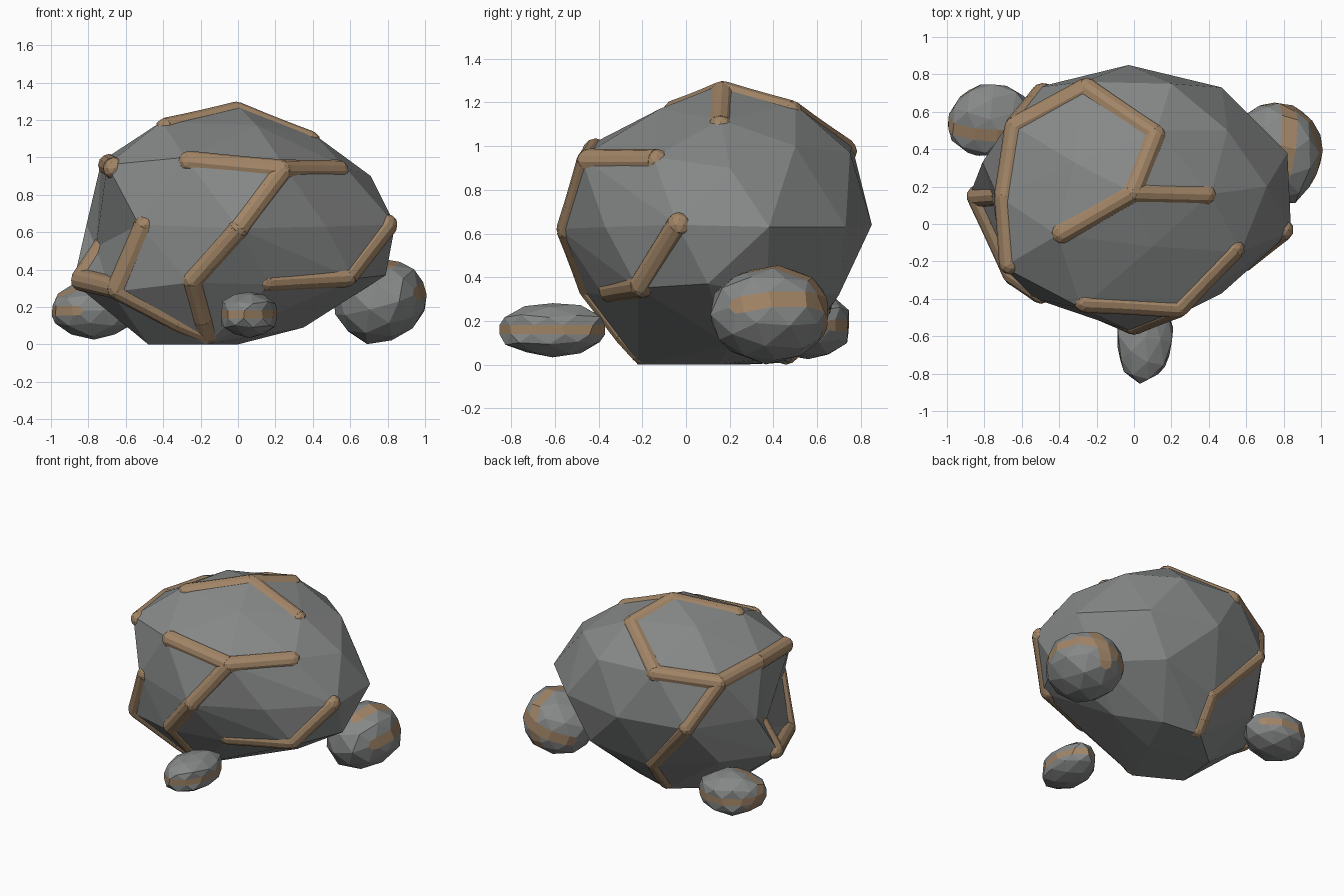
import bpy, bmesh, random
from mathutils import Vector, Matrix
from mathutils.bvhtree import BVHTree

if "Cube" in bpy.data.objects:
    bpy.data.objects.remove(bpy.data.objects["Cube"])

random.seed(4)


def make_material(name, rgb):
    m = bpy.data.materials.new(name)
    m.diffuse_color = (*rgb, 1)
    m.use_nodes = True
    m.node_tree.nodes["Principled BSDF"].inputs["Base Color"].default_value = m.diffuse_color
    return m


STONE = make_material("grey stone", (0.24, 0.25, 0.245))
COPPER = make_material("copper ore", (0.36, 0.235, 0.135))


def finish(bm, name, *mats):
    bmesh.ops.recalc_face_normals(bm, faces=bm.faces)
    mesh = bpy.data.meshes.new(name)
    bm.to_mesh(mesh)
    bm.free()
    for m in mats:
        mesh.materials.append(m)
    ob = bpy.data.objects.new(name, mesh)
    bpy.context.collection.objects.link(ob)
    return ob


# Boulder: faceted hull through rings of corners, from crown to base
crown = [(-.01, .17, 1.285), (.41, .16, 1.12), (.12, .5, 1.19), (-.41, -.06, 1.19),
         (.1, -.12, 1.17), (-.32, .33, 1.19)]
shoulder = [(.57, -.15, .95), (.25, -.48, .95), (-.28, -.45, 1.0), (-.7, -.23, .96),
            (-.73, .15, .98), (-.67, .54, .95), (-.27, .76, 1.0), (.2, .75, .97),
            (.5, .5, 1.0), (.71, .2, .9)]
belly = [(.84, -.04, .64), (.47, -.37, .63), (0, -.58, .62), (-.53, -.4, .64),
         (-.81, .33, .64), (-.52, .73, .63), (-.03, .85, .64), (.47, .73, .63),
         (.82, .38, .63)]
skirt = [(.62, -.22, .35), (.17, -.38, .32), (-.26, -.47, .33), (-.68, -.29, .28),
         (-.88, .15, .33), (-.62, .5, .33), (-.17, .64, .23), (.3, .70, .32),
         (.64, .37, .32), (.79, .1, .37)]
base = [(-.48, -.05, 0), (-.17, -.22, 0), (0, .15, 0), (.35, .2, .09),
        (.1, .42, .03), (-.18, .48, .01), (-.45, .25, 0)]
dent = Vector((-.76, .16, .52))

bm = bmesh.new()
for p in crown + shoulder + belly + skirt + base:
    bm.verts.new(p)
hull = bmesh.ops.convex_hull(bm, input=bm.verts)
bmesh.ops.delete(bm, geom=list({g for g in hull["geom_interior"] + hull["geom_unused"]
                                if isinstance(g, bmesh.types.BMVert)}), context="VERTS")

# Hollow on the left flank: merge the faces there and pull their middle inwards
rim = [Vector(p) for p in (shoulder[3], shoulder[4], belly[4], skirt[4], skirt[3], belly[3])]
flank = [f for f in bm.faces
         if all(min((v.co - r).length for r in rim) < 1e-3 for v in f.verts)]
merged = bmesh.ops.dissolve_faces(bm, faces=flank)["region"]
if merged:
    hollow = bmesh.ops.poke(bm, faces=merged[:1])
    hollow["verts"][0].co = dent
bmesh.ops.recalc_face_normals(bm, faces=bm.faces)
surface = BVHTree.FromBMesh(bm)
finish(bm, "boulder", STONE)


# Ore veins: rods with round joints, sunk almost flush along the boulder's ridges
CORE = Vector((0, .13, .6))


def vein(name, points, radius=0.06, sink=0.047, steps=3):
    pts = [Vector(p) for p in points]
    path = [a.lerp(b, i / steps) for a, b in zip(pts, pts[1:]) for i in range(steps)] + [pts[-1]]
    path = [surface.find_nearest(p)[0] for p in path]
    path = [p + (CORE - p).normalized() * sink for p in path]
    for p in path:
        p.z = max(p.z, radius)
    bm = bmesh.new()
    for a, b in zip(path, path[1:]):
        d = b - a
        if d.length < 1e-4:
            continue
        place = Matrix.Translation((a + b) / 2) @ d.to_track_quat("Z", "Y").to_matrix().to_4x4()
        bmesh.ops.create_cone(bm, cap_ends=True, segments=12, radius1=radius, radius2=radius,
                              depth=d.length, matrix=place)
    for p in path:
        bmesh.ops.create_icosphere(bm, subdivisions=2, radius=radius, matrix=Matrix.Translation(p))
    return finish(bm, name, COPPER)


vein("crown_vein", [shoulder[3], shoulder[4], shoulder[5], shoulder[6], crown[2], crown[0], crown[3]])
vein("crown_branch_vein", [crown[0], crown[1]])
vein("brow_vein", [shoulder[0], shoulder[1], shoulder[2]])
vein("front_vein", [shoulder[1], belly[2], skirt[2], base[1]])
vein("left_foot_vein", [dent, skirt[4], skirt[3], base[1]])
vein("left_front_vein", [belly[3], skirt[3]])
vein("right_vein", [belly[0], skirt[0], skirt[1]])
vein("back_vein", [shoulder[5], belly[5], skirt[6], base[5]])

# Pebbles: rough ellipsoids with bevelled edge bands of ore.
# Each band is a ring around an axis, kept only on one side.
RING_Z, RING_Y, RING_W = (0, 0, 1), (.2764, .8506, .4472), (-.7236, .5257, .4472)


def pebble(name, center, radii, turn, tilt, rings, offset=.18):
    bm = bmesh.new()
    bmesh.ops.create_icosphere(bm, subdivisions=2, radius=1)
    bands = [e for e in bm.edges
             if any(all(abs(v.co.normalized().dot(Vector(axis))) < .05 for v in e.verts)
                    and (e.verts[0].co + e.verts[1].co).dot(Vector(side)) > .5
                    for axis, side in rings)]
    for v in bm.verts:
        v.co *= random.uniform(.97, 1.07)
    bmesh.ops.bevel(bm, geom=bands, offset=offset, offset_type="OFFSET", segments=1,
                    profile=.5, affect="EDGES", material=1, clamp_overlap=True)
    shape = (Matrix.Translation(center) @ Matrix.Rotation(turn, 4, "Z")
             @ Matrix.Rotation(tilt, 4, "Y") @ Matrix.Diagonal((*radii, 1)))
    bmesh.ops.transform(bm, matrix=shape, verts=bm.verts)
    return finish(bm, name, STONE, COPPER)


pebble("right_pebble", (.76, .39, .23), (.25, .28, .22), .35, -.3,
       [(RING_Z, (.8, .6, 0)), (RING_W, (.3, .6, .5)), (RING_Y, (-.3, -.8, -.3))])
pebble("left_pebble", (-.77, .56, .18), (.24, .20, .15), .25, 0,
       [(RING_Z, (-1, .1, 0)), (RING_Z, (.2, 1, 0)), (RING_Y, (-.8, 0, .4))])
pebble("front_pebble", (.06, -.61, .16), (.16, .25, .125), -.12, 0,
       [(RING_Z, (.6, -.8, 0)), (RING_Z, (-.8, -.5, 0)), (RING_Z, (.7, .7, 0))])
